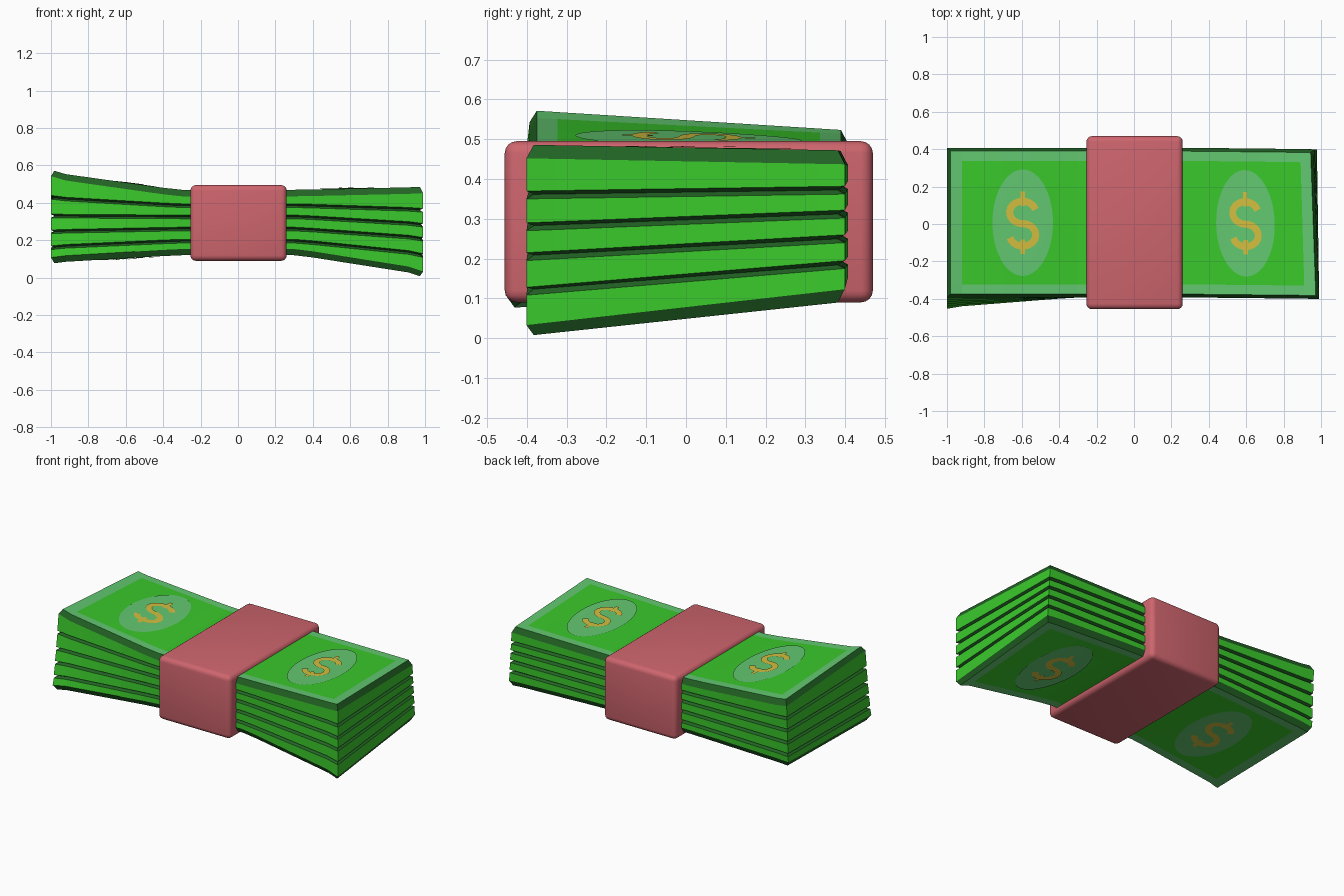
import bpy, bmesh, math

cube = bpy.data.objects.get("Cube")
if cube:
    bpy.data.objects.remove(cube)


def material(name, rgb):
    m = bpy.data.materials.new(name)
    m.use_nodes = True
    m.diffuse_color = (*rgb, 1)
    m.node_tree.nodes["Principled BSDF"].inputs["Base Color"].default_value = (*rgb, 1)
    return m


GREEN = material("note green", (0.042, 0.58, 0.024))
DARK = material("edge dark green", (0.016, 0.125, 0.018))
PALE = material("pale green", (0.125, 0.58, 0.165))
GOLD = material("gold", (0.66, 0.52, 0.05))
RED = material("band red", (0.62, 0.13, 0.155))

# Heights of the seams between notes, bottom to top
MIDDLE = (0.12, 0.195, 0.26, 0.325, 0.385, 0.47)
LEFT_FRONT = (0.075, 0.16, 0.245, 0.33, 0.43, 0.578)
LEFT_BACK = (0.09, 0.17, 0.25, 0.33, 0.41, 0.525)
RIGHT_FRONT = (0.0, 0.118, 0.205, 0.28, 0.36, 0.487)
RIGHT_BACK = (0.09, 0.185, 0.25, 0.312, 0.372, 0.472)
HALF = 0.4
FLARE = ((0, 0), (0.3, 0), (0.4, 0.1), (0.92, 0.78), (1, 1))


def flare(x):
    x = abs(x)
    for (a, fa), (b, fb) in zip(FLARE, FLARE[1:]):
        if x <= b:
            return fa + (fb - fa) * (x - a) / (b - a)
    return 1


def warp(x, y, level, dz=0.0):
    """Bend a flat point on one seam of the stack into the fanned shape."""
    f, back = flare(x), (y / HALF + 1) / 2
    front_z, back_z = (LEFT_FRONT, LEFT_BACK) if x < 0 else (RIGHT_FRONT, RIGHT_BACK)
    end = front_z[level] * (1 - back) + back_z[level] * back
    z = MIDDLE[level] * (1 - f) + end * f + dz
    low = 1 - level / 5
    if x < 0:
        y -= 0.06 * low * f * (1 - 0.7 * back)
    else:
        x -= f * (0.01 + 0.03 * back * (1 - 0.6 * low))
        y -= 0.008 * f
    return x, y + 0.007, z


def finish(name, bm, mats):
    mesh = bpy.data.meshes.new(name)
    bm.to_mesh(mesh)
    bm.free()
    for m in mats:
        mesh.materials.append(m)
    ob = bpy.data.objects.new(name, mesh)
    bpy.context.collection.objects.link(ob)
    return ob


# Notes: bevelled slabs with dark rims and a pale border on the printed faces
INSET = 0.018
side = [0.2, 0.3, 0.4, 0.55, 0.7, 0.82, 0.92, 1 - INSET]
XS = [-x for x in reversed(side)] + side
YS = [-HALF + INSET, -0.33, -0.2, 0, 0.2, 0.33, HALF - INSET]
NX, NY = len(XS), len(YS)
RIM = ([(i, 0) for i in range(NX)] + [(NX - 1, j) for j in range(1, NY)]
       + [(i, NY - 1) for i in range(NX - 2, -1, -1)] + [(0, j) for j in range(NY - 2, 0, -1)])


def outer(i, j):
    x = math.copysign(1, XS[i]) if i in (0, NX - 1) else XS[i]
    y = math.copysign(HALF, YS[j]) if j in (0, NY - 1) else YS[j]
    return x, y


def note(k):
    bm = bmesh.new()
    grids = [[[bm.verts.new(warp(x, y, lv)) for y in YS] for x in XS] for lv in (k, k + 1)]
    for grid in grids:
        for i in range(NX - 1):
            for j in range(NY - 1):
                f = bm.faces.new((grid[i][j], grid[i + 1][j], grid[i + 1][j + 1], grid[i][j + 1]))
                edge = i in (0, NX - 2) or j in (0, NY - 2)
                f.material_index = 2 if edge else 0
    low = 0.033 if k == 0 else 0.01
    high = 0.035 if k == 4 else 0.01
    loops = [[grids[0][i][j] for i, j in RIM],
             [bm.verts.new(warp(*outer(i, j), k, low)) for i, j in RIM],
             [bm.verts.new(warp(*outer(i, j), k + 1, -high)) for i, j in RIM],
             [grids[1][i][j] for i, j in RIM]]
    for row, (a, b) in enumerate(zip(loops, loops[1:])):
        for n in range(len(RIM)):
            m = (n + 1) % len(RIM)
            f = bm.faces.new((a[n], a[m], b[m], b[n]))
            f.material_index = 0 if row == 1 else 1
    bmesh.ops.recalc_face_normals(bm, faces=bm.faces)
    finish(f"note_{k + 1}", bm, (GREEN, DARK, PALE))


for k in range(5):
    note(k)


# Printed emblems: thin sheets that follow the bent faces
def sheet(name, strips, cx, up, lift, mat):
    """Each strip is a pair of point rows joined by quads."""
    bm = bmesh.new()
    s = 1 if up else -1
    for a, b in strips:
        rows = [[bm.verts.new(warp(cx + s * x, y, 5 if up else 0, s * lift)) for x, y in r]
                for r in (a, b)]
        for n in range(len(a) - 1):
            bm.faces.new((rows[0][n], rows[0][n + 1], rows[1][n + 1], rows[1][n]))
    bm.normal_update()
    bmesh.ops.reverse_faces(bm, faces=[f for f in bm.faces if f.normal.z * s < 0])
    finish(name, bm, (mat,))


def arc(cy, rx, ry, a0, a1, n):
    angles = [math.radians(a0 + (a1 - a0) * t / n) for t in range(n + 1)]
    return [(rx * math.cos(a), cy + ry * math.sin(a)) for a in angles]


def ribbon(pts, width):
    left, right = [], []
    for n, (x, y) in enumerate(pts):
        (ax, ay), (bx, by) = pts[max(n - 1, 0)], pts[min(n + 1, len(pts) - 1)]
        d = math.hypot(bx - ax, by - ay)
        ox, oy = (ay - by) / d * width / 2, (bx - ax) / d * width / 2
        left.append((x + ox, y + oy))
        right.append((x - ox, y - oy))
    return left, right


rings = [arc(0, 0.162 * t, 0.285 * t, 0, 360, 40) for t in (0.02, 0.25, 0.5, 0.75, 1)]
oval = list(zip(rings, rings[1:]))
curl = arc(0.055, 0.07, 0.06, 15, 270, 16) + arc(-0.065, 0.07, 0.06, 90, -165, 16)[1:]
symbol = [ribbon(curl, 0.038)] + [ribbon([(0, s * 0.09), (0, s * 0.168)], 0.024) for s in (1, -1)]

for face, up in (("top", True), ("bottom", False)):
    for end, cx in (("right", -0.595), ("left", 0.605)):
        sheet(f"{face}_{end}_oval", oval, cx, up, 0.004, PALE)
        sheet(f"{face}_{end}_symbol", symbol, cx, up, 0.008, GOLD)

# Band wrapped around the middle
bm = bmesh.new()
bmesh.ops.create_cube(bm, size=1)
bmesh.ops.scale(bm, vec=(0.515, 0.925, 0.405), verts=bm.verts)
bmesh.ops.translate(bm, vec=(0.003, 0.007, 0.2925), verts=bm.verts)
bmesh.ops.bevel(bm, geom=bm.edges[:], offset=0.03, segments=4, profile=0.5, affect='EDGES')
band = finish("paper_band", bm, (RED,))
bpy.ops.object.select_all(action='DESELECT')
band.select_set(True)
bpy.context.view_layer.objects.active = band
bpy.ops.object.shade_smooth_by_angle(angle=math.radians(40))
